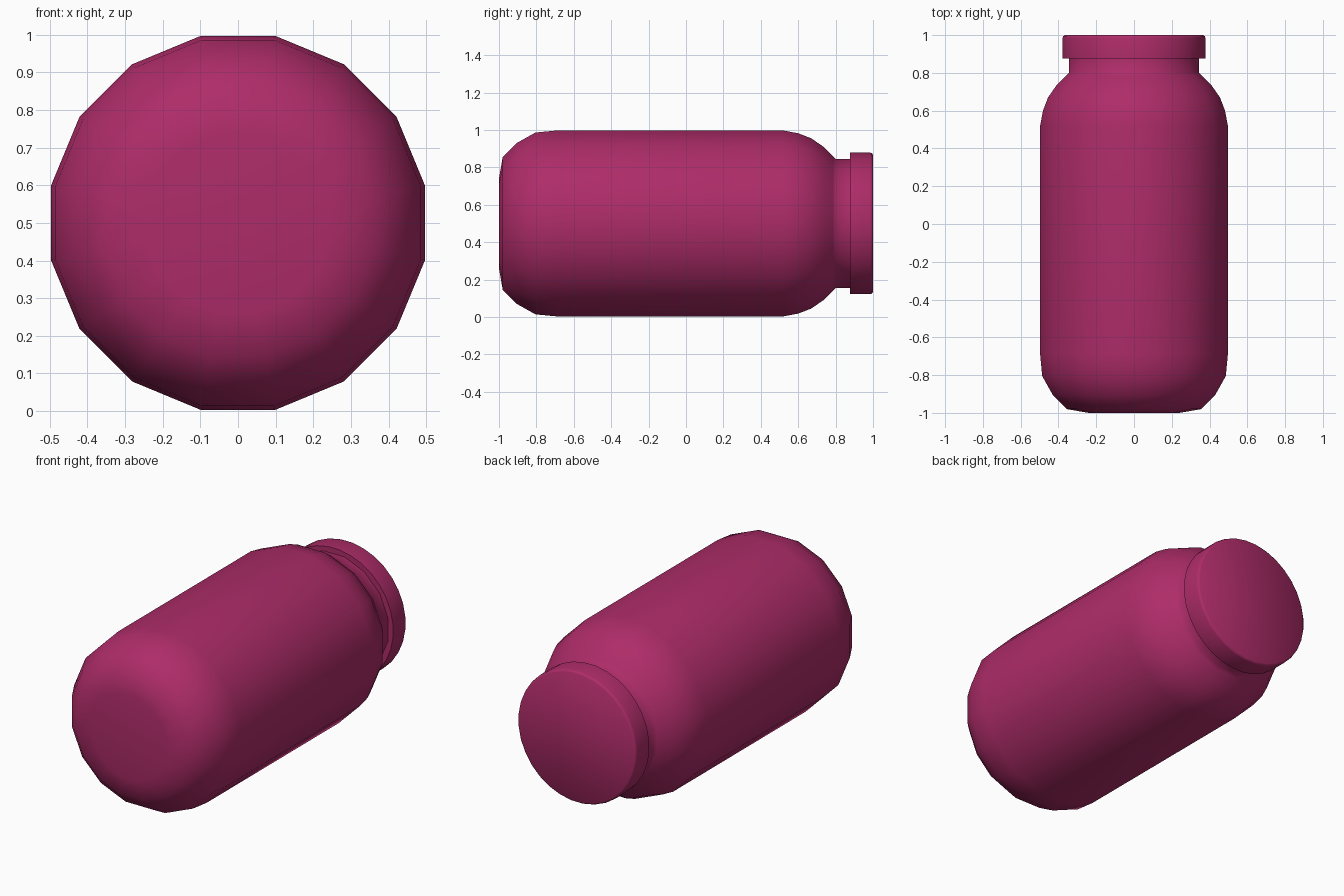
import bpy, bmesh, math

if "Cube" in bpy.data.objects:
    bpy.data.objects.remove(bpy.data.objects["Cube"])


def lathe(name, profile, sides, mat, angle):
    """Spin (y, flat radius) points round the y axis at z = 0.5."""
    bm = bmesh.new()
    rings = []
    for y, r in profile:
        R = r / math.cos(math.pi / sides)
        ring = []
        for i in range(sides):
            a = 2 * math.pi * (i + 0.5) / sides
            ring.append(bm.verts.new((R * math.cos(a), y, 0.5 + R * math.sin(a))))
        rings.append(ring)
    for a, b in zip(rings, rings[1:]):
        for i in range(sides):
            j = (i + 1) % sides
            bm.faces.new((a[i], a[j], b[j], b[i]))
    bm.faces.new(rings[0])
    bm.faces.new(rings[-1])
    bmesh.ops.recalc_face_normals(bm, faces=bm.faces)
    me = bpy.data.meshes.new(name)
    bm.to_mesh(me)
    bm.free()
    me.materials.append(mat)
    ob = bpy.data.objects.new(name, me)
    bpy.context.collection.objects.link(ob)
    bpy.ops.object.select_all(action='DESELECT')
    ob.select_set(True)
    bpy.context.view_layer.objects.active = ob
    bpy.ops.object.shade_smooth_by_angle(angle=math.radians(angle))
    return ob


berry = bpy.data.materials.new("berry")
berry.diffuse_color = (0.42, 0.025, 0.14, 1)
berry.use_nodes = True
berry.node_tree.nodes["Principled BSDF"].inputs["Base Color"].default_value = berry.diffuse_color

# Jar body: rounded base, straight wall, curved shoulder and neck
lathe("jar_body", [
    (-1.0, 0.24), (-0.98, 0.355), (-0.905, 0.43), (-0.805, 0.486),
    (-0.69, 0.497), (0.52, 0.497), (0.60, 0.482), (0.67, 0.455),
    (0.735, 0.41), (0.785, 0.36), (0.80, 0.345), (0.89, 0.345)],
    16, berry, 60)

# Lid with a small bevel on its outer rim
lathe("lid", [(0.877, 0.378), (0.985, 0.378), (0.994, 0.375), (1.0, 0.367)],
      32, berry, 50)
